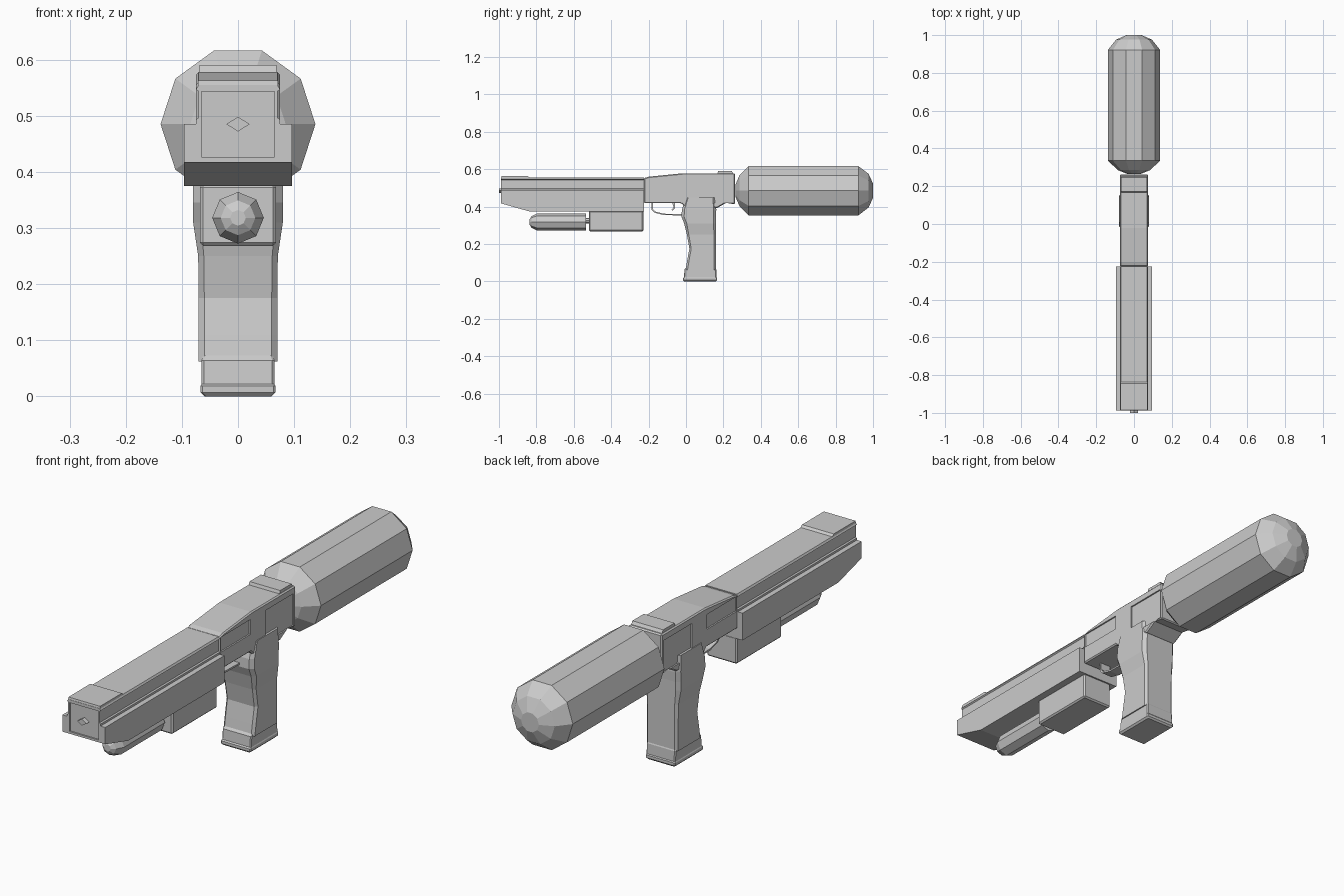
import bpy, bmesh, math
from mathutils import Vector

if "Cube" in bpy.data.objects:
    bpy.data.objects.remove(bpy.data.objects["Cube"])


def finish(name, bm):
    bmesh.ops.recalc_face_normals(bm, faces=bm.faces)
    me = bpy.data.meshes.new(name)
    bm.to_mesh(me)
    bm.free()
    ob = bpy.data.objects.new(name, me)
    bpy.context.collection.objects.link(ob)
    return ob


def loft(name, rings):
    """Skin a list of equal-length point rings and cap both ends."""
    bm = bmesh.new()
    vs = [[bm.verts.new(p) for p in r] for r in rings]
    n = len(vs[0])
    for a, b in zip(vs, vs[1:]):
        for i in range(n):
            j = (i + 1) % n
            bm.faces.new((a[i], a[j], b[j], b[i]))
    bm.faces.new(vs[0])
    bm.faces.new(vs[-1])
    return finish(name, bm)


def side_prism(name, profile, half):
    """Side profile (y, z) extruded across x."""
    return loft(name, [[(s * half, y, z) for y, z in profile] for s in (-1, 1)])


def box(name, x0, x1, y0, y1, z0, z1):
    return loft(name, [[(x0, y0, z), (x1, y0, z), (x1, y1, z), (x0, y1, z)]
                       for z in (z0, z1)])


def turned(name, profile, sides, zc, phase=0.0, squash=1.0):
    """Profile (y, radius) turned around a line parallel to y."""
    ang = [phase + math.tau * i / sides for i in range(sides)]
    return loft(name, [[(r * math.cos(a), y, zc + squash * r * math.sin(a))
                        for a in ang] for y, r in profile])


def bevel(ob, width):
    m = ob.modifiers.new("edge", 'BEVEL')
    m.width = width
    m.segments = 1
    m.limit_method = 'ANGLE'
    m.angle_limit = math.radians(40)


def cut(ob, cutter):
    cutter.hide_render = True
    cutter.hide_set(True)
    m = ob.modifiers.new("cut", 'BOOLEAN')
    m.operation = 'DIFFERENCE'
    m.solver = 'EXACT'
    m.object = cutter


# Air tank, ten-sided with faceted domes
turned("air_tank", [(0.265, 0.035), (0.285, 0.085), (0.335, 0.138),
                    (0.922, 0.138), (0.976, 0.095), (1.0, 0.04)], 10, 0.485)

# Receiver with recessed side panels
receiver = side_prism("receiver", [
    (-0.225, 0.418), (-0.225, 0.552), (-0.2, 0.56), (-0.02, 0.578),
    (0.165, 0.578), (0.262, 0.578), (0.262, 0.412), (0.215, 0.42),
    (0.165, 0.392), (0.0, 0.392), (-0.025, 0.418)], 0.075)
bevel(receiver, 0.005)
for s, side in ((-1, "left"), (1, "right")):
    for part, y0, y1, z0, z1 in (("rear", 0.07, 0.25, 0.42, 0.55),
                                 ("front", -0.218, -0.027, 0.49, 0.55)):
        x0, x1 = sorted((s * 0.069, s * 0.1))
        cut(receiver, box(f"{part}_panel_cutter_{side}", x0, x1, y0, y1, z0, z1))

# Rear sight pad
side_prism("rear_sight", [(0.165, 0.57), (0.172, 0.59), (0.245, 0.59),
                          (0.257, 0.57)], 0.069)

# Upper shroud with a shallow side channel
half = [(0.075, 0.47), (0.075, 0.493), (0.07, 0.497), (0.07, 0.543),
        (0.075, 0.547), (0.07, 0.555)]
section = half + [(-x, z) for x, z in reversed(half)]
upper = loft("upper_shroud", [[(x, y, z) for x, z in section]
                              for y in (-0.988, -0.225)])

# Lower shroud, underside sloping up at the front
lower = side_prism("lower_shroud", [(-0.988, 0.485), (-0.988, 0.417),
                                    (-0.84, 0.375), (-0.225, 0.375),
                                    (-0.225, 0.485)], 0.096)

# Muzzle recess and diamond-shaped muzzle
muzzle_cutter = box("muzzle_cutter", -0.065, 0.065, -1.1, -0.982, 0.426, 0.543)
cut(upper, muzzle_cutter)
cut(lower, muzzle_cutter)
turned("muzzle", [(-1.0, 0.021), (-0.97, 0.021)], 4, 0.485, squash=0.62)

# Front sight pad
side_prism("front_sight", [(-0.988, 0.55), (-0.985, 0.563), (-0.845, 0.563),
                           (-0.83, 0.55)], 0.071)

# Fore grip block and the tube ahead of it
bevel(box("fore_grip", -0.068, 0.068, -0.518, -0.228, 0.268, 0.378), 0.006)
turned("front_tube", [(-0.836, 0.014), (-0.826, 0.031), (-0.795, 0.046),
                      (-0.534, 0.046)], 8, 0.318)
turned("tube_rod", [(-0.54, 0.015), (-0.51, 0.015)], 8, 0.325)

# Pistol grip: chamfered sections (z, y front, y back, half width, chamfer)
sections = [(0.062, -0.002, 0.16, 0.07, 0.010), (0.11, 0.006, 0.16, 0.07, 0.010),
            (0.175, 0.018, 0.16, 0.07, 0.010), (0.25, 0.005, 0.16, 0.071, 0.010),
            (0.31, -0.010, 0.16, 0.08, 0.014), (0.345, -0.024, 0.16, 0.08, 0.014),
            (0.385, -0.022, 0.162, 0.08, 0.014), (0.45, 0.0, 0.155, 0.078, 0.012)]


def grip_ring(z, f, b, w, c):
    return [(w - c, f, z), (w, f + c, z), (w, b - c, z), (w - c, b, z),
            (c - w, b, z), (-w, b - c, z), (-w, f + c, z), (c - w, f, z)]


loft("pistol_grip", [grip_ring(*s) for s in sections])
loft("grip_base", [grip_ring(*s) for s in (
    (0.0, -0.01, 0.16, 0.06, 0.004), (0.007, -0.017, 0.166, 0.067, 0.004),
    (0.018, -0.017, 0.166, 0.067, 0.004), (0.022, -0.011, 0.163, 0.065, 0.004),
    (0.064, -0.008, 0.162, 0.065, 0.004), (0.073, 0.0, 0.158, 0.062, 0.004))])

# Trigger guard strip and trigger
outer = [(-0.184, 0.425), (-0.184, 0.384), (-0.17, 0.368), (-0.12, 0.355),
         (0.0, 0.352)]
inner = [(0.0, 0.359), (-0.118, 0.362), (-0.165, 0.374), (-0.177, 0.388),
         (-0.177, 0.425)]
side_prism("trigger_guard", outer + inner, 0.024)
side_prism("trigger", [(-0.075, 0.425), (-0.066, 0.395), (-0.08, 0.382),
                       (-0.072, 0.379), (-0.058, 0.393), (-0.06, 0.425)], 0.014)
